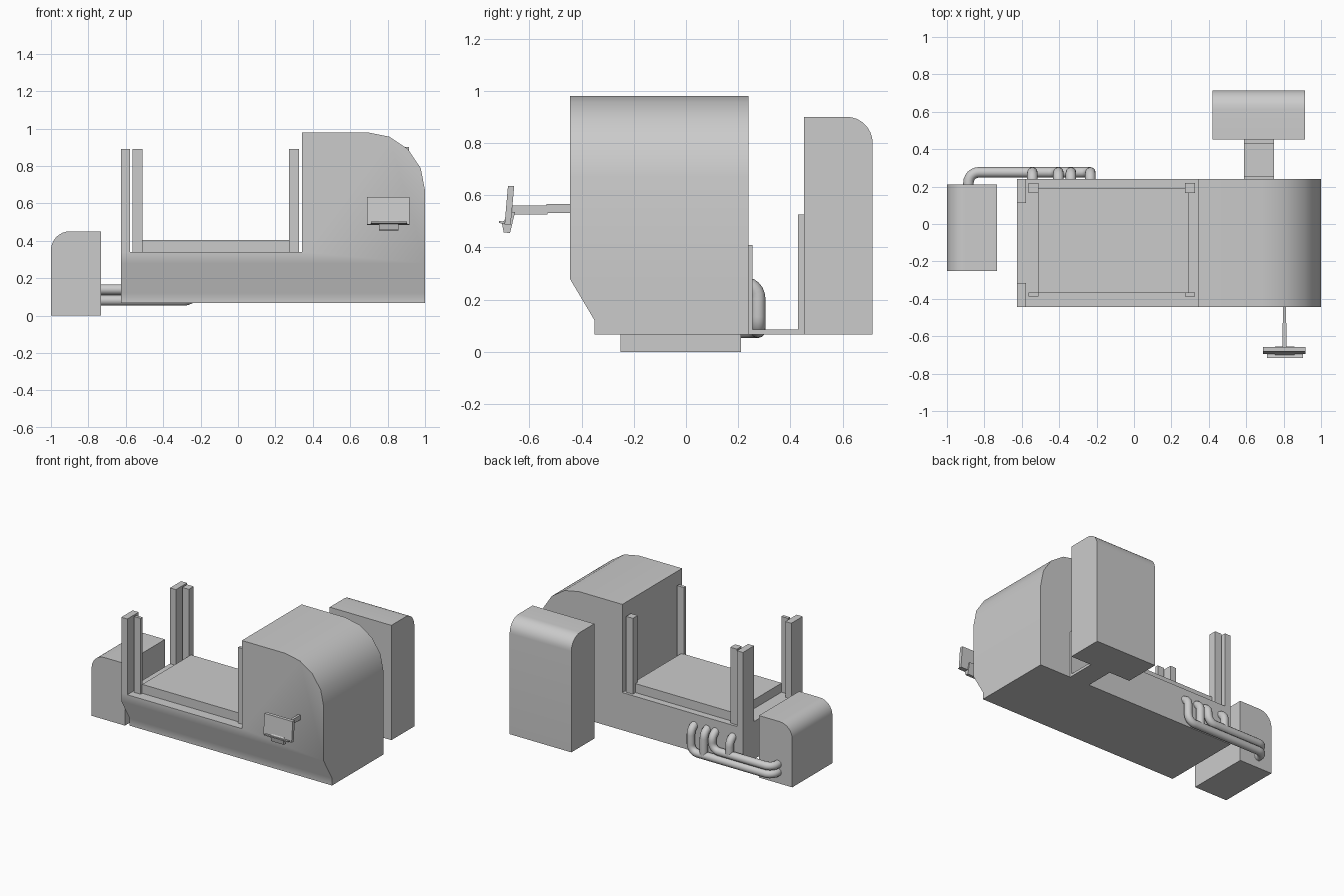
import bpy, bmesh, math
from mathutils import Vector

if "Cube" in bpy.data.objects:
    bpy.data.objects.remove(bpy.data.objects["Cube"])


def finish(ob):
    bpy.ops.object.select_all(action='DESELECT')
    ob.select_set(True)
    bpy.context.view_layer.objects.active = ob
    bpy.ops.object.shade_smooth_by_angle(angle=math.radians(35))


def prism(name, pts, axis, a, b, edit=None):
    """Extrude a 2D profile (xz for axis 'y', yz for axis 'x') from a to b."""
    bm = bmesh.new()
    place = (lambda p: (p[0], a, p[1])) if axis == 'y' else (lambda p: (a, p[0], p[1]))
    face = bm.faces.new([bm.verts.new(place(p)) for p in pts])
    ext = bmesh.ops.extrude_face_region(bm, geom=[face])
    step = Vector((0, b - a, 0)) if axis == 'y' else Vector((b - a, 0, 0))
    bmesh.ops.translate(bm, vec=step, verts=[g for g in ext['geom'] if isinstance(g, bmesh.types.BMVert)])
    if edit:
        edit(bm)
    bmesh.ops.recalc_face_normals(bm, faces=bm.faces[:])
    me = bpy.data.meshes.new(name)
    bm.to_mesh(me)
    bm.free()
    ob = bpy.data.objects.new(name, me)
    bpy.context.collection.objects.link(ob)
    finish(ob)
    return ob


def box(name, x0, x1, y0, y1, z0, z1):
    return prism(name, [(x0, z0), (x1, z0), (x1, z1), (x0, z1)], 'y', y0, y1)


def arc(cx, cz, r, a0, a1, n):
    return [(cx + r * math.cos(math.radians(a0 + (a1 - a0) * i / n)),
             cz + r * math.sin(math.radians(a0 + (a1 - a0) * i / n))) for i in range(n + 1)]


def pipe(name, pts, r=0.028, bend=0.055):
    """Round tube along a path whose corners are filleted."""
    pts = [Vector(p) for p in pts]
    path = [pts[0]]
    for p, c, n in zip(pts, pts[1:], pts[2:]):
        s, e = c + (p - c).normalized() * bend, c + (n - c).normalized() * bend
        o = s + e - c
        for i in range(7):
            t = math.pi / 2 * i / 6
            path.append(o + (s - o) * math.cos(t) + (e - o) * math.sin(t))
    path.append(pts[-1])
    cu = bpy.data.curves.new(name, 'CURVE')
    cu.dimensions = '3D'
    cu.bevel_depth, cu.bevel_resolution, cu.use_fill_caps = r, 4, True
    sp = cu.splines.new('POLY')
    sp.points.add(len(path) - 1)
    for q, co in zip(sp.points, path):
        q.co = (*co, 1)
    ob = bpy.data.objects.new(name, cu)
    bpy.context.collection.objects.link(ob)
    bpy.ops.object.select_all(action='DESELECT')
    ob.select_set(True)
    bpy.context.view_layer.objects.active = ob
    bpy.ops.object.convert(target='MESH')
    finish(bpy.context.view_layer.objects.active)


# Main body: bed and rounded housing, with a sloped toe recess along the front
def toe_recess(bm):
    for z in (0.28, 0.12):
        bmesh.ops.bisect_plane(bm, geom=bm.verts[:] + bm.edges[:] + bm.faces[:],
                               plane_co=(0, 0, z), plane_no=(0, 0, 1))
    for v in bm.verts:
        if v.co.z < 0.13 and v.co.y < 0:
            v.co.y = -0.35


prism("machine_body",
      [(-0.625, 0.067), (1, 0.067)] + arc(0.69, 0.67, 0.31, 0, 90, 4)
      + [(0.343, 0.98), (0.343, 0.34), (-0.625, 0.34)], 'y', -0.445, 0.24, toe_recess)

# Work table
box("work_table", -0.51, 0.295, -0.37, 0.19, 0.335, 0.405)

# Posts: outer slabs flush with the bed end, inner posts at the table corners
box("front_outer_post", -0.625, -0.577, -0.445, -0.315, 0.335, 0.89)
box("back_outer_post", -0.625, -0.577, 0.112, 0.24, 0.335, 0.89)
for side, x in (("left", -0.563), ("right", 0.273)):
    box(side + "_front_inner_post", x, x + 0.053, -0.388, -0.365, 0.335, 0.89)
    box(side + "_back_inner_post", x, x + 0.053, 0.165, 0.22, 0.335, 0.89)

# Side tank with rounded outer top edge
prism("side_tank", [(-1, 0), (-0.733, 0), (-0.733, 0.45)] + arc(-0.9, 0.35, 0.1, 90, 180, 8),
      'y', -0.25, 0.21)

# Rear cabinet with rounded top edge, and its U-shaped bracket
prism("rear_cabinet", [(0.452, 0.067), (0.715, 0.067)] + arc(0.615, 0.8, 0.1, 0, 90, 8)
      + [(0.452, 0.9)], 'x', 0.42, 0.915)
prism("cabinet_bracket", [(0.238, 0.067), (0.455, 0.067), (0.455, 0.525), (0.43, 0.525),
                          (0.43, 0.086), (0.254, 0.086), (0.254, 0.41), (0.238, 0.41)],
      'x', 0.587, 0.748)

# Control panel on its arm
box("panel_arm_inner", 0.796, 0.814, -0.535, -0.44, 0.532, 0.566)
box("panel_arm_outer", 0.794, 0.816, -0.665, -0.53, 0.525, 0.561)
prism("control_screen", [(-0.695, 0.487), (-0.672, 0.485), (-0.658, 0.635), (-0.682, 0.635)],
      'x', 0.69, 0.917)
prism("control_shelf", [(-0.717, 0.494), (-0.69, 0.487), (-0.69, 0.497), (-0.717, 0.502)],
      'x', 0.71, 0.903)
prism("panel_mount", [(-0.705, 0.49), (-0.698, 0.457), (-0.674, 0.455), (-0.655, 0.535),
                      (-0.675, 0.535)], 'x', 0.755, 0.857)

# Coolant pipes from the tank into the back of the bed
Y = 0.276
for name, z, x_end, x_branch in (("lower", 0.081, -0.233, -0.337), ("upper", 0.139, -0.404, -0.543)):
    pipe(name + "_main_pipe", [(-0.885, 0.19, z), (-0.885, Y, z), (x_end, Y, z),
                               (x_end, Y, 0.26), (x_end, 0.2, 0.26)])
    pipe(name + "_branch_pipe", [(x_branch, Y, z), (x_branch, Y, 0.26), (x_branch, 0.2, 0.26)])
